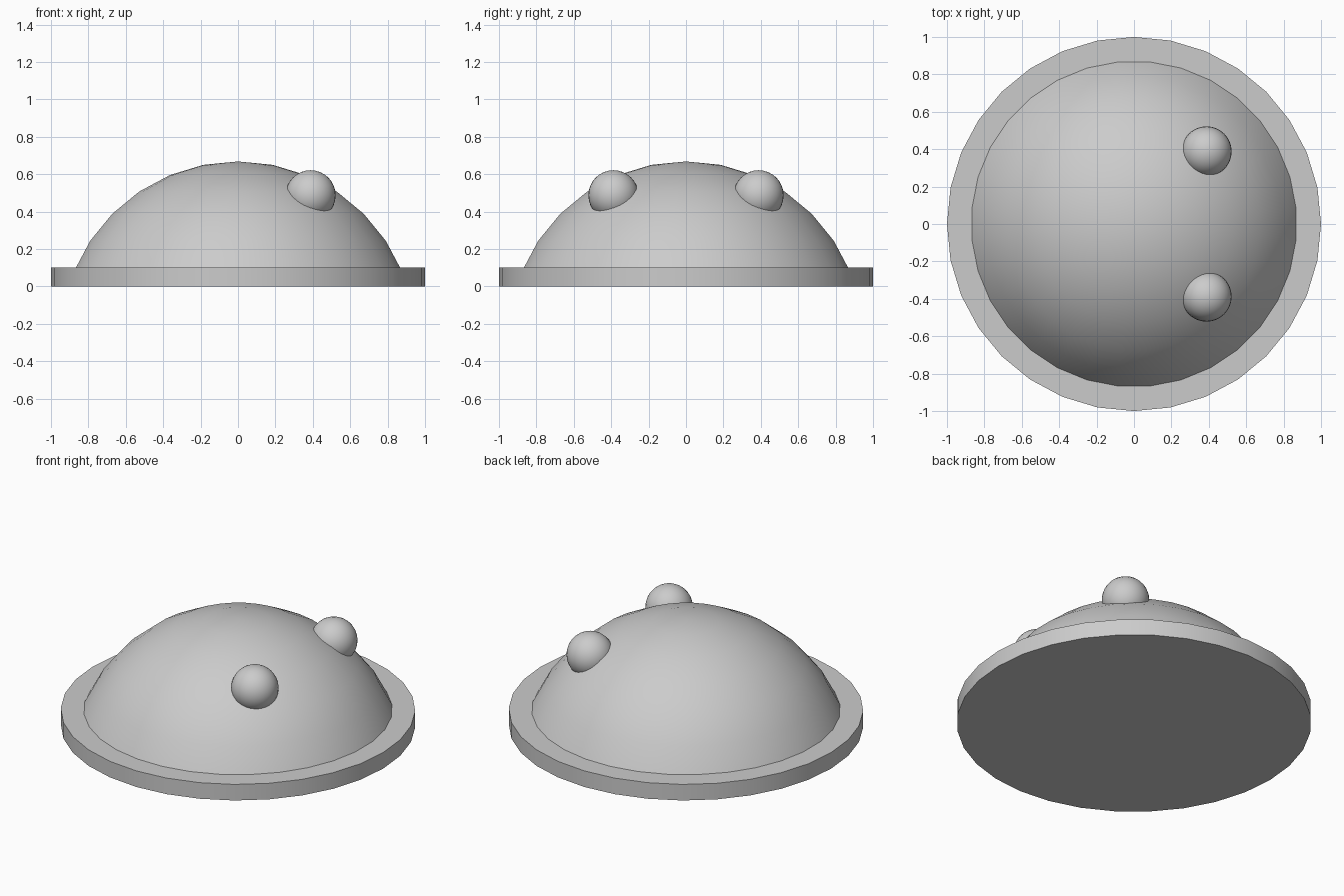
import bpy
import bmesh
from math import pi, radians
from mathutils import Matrix, Vector

cube = bpy.data.objects.get("Cube")
if cube:
    bpy.data.objects.remove(cube)

SEGMENTS = 32
BASE_HEIGHT = 0.10
DOME_RADIUS = 0.955
DOME_CENTER_Z = -0.287
KNOB_RADIUS = 0.134

grey = bpy.data.materials.new("plain_grey")
grey.use_nodes = True
grey.diffuse_color = (0.6, 0.6, 0.6, 1)
grey.node_tree.nodes["Principled BSDF"].inputs["Base Color"].default_value = grey.diffuse_color


def add_part(name, bm, location=(0, 0, 0)):
    """Turn a bmesh into a smooth shaded object with sharp rims."""
    mesh = bpy.data.meshes.new(name)
    bm.to_mesh(mesh)
    bm.free()
    mesh.materials.append(grey)
    part = bpy.data.objects.new(name, mesh)
    part.location = location
    bpy.context.collection.objects.link(part)
    bpy.ops.object.select_all(action="DESELECT")
    part.select_set(True)
    bpy.context.view_layer.objects.active = part
    bpy.ops.object.shade_smooth_by_angle(angle=radians(30))
    return part


# Flat round base plate
bm = bmesh.new()
bmesh.ops.create_cone(bm, cap_ends=True, segments=SEGMENTS, radius1=1, radius2=1,
                      depth=BASE_HEIGHT)
add_part("base_plate", bm, (0, 0, BASE_HEIGHT / 2))

# Dome: a sphere cut off inside the plate, with edges facing the axes
bm = bmesh.new()
bmesh.ops.create_uvsphere(bm, u_segments=SEGMENTS, v_segments=SEGMENTS // 2,
                          radius=DOME_RADIUS,
                          matrix=Matrix.Rotation(pi / SEGMENTS, 4, "Z"))
bmesh.ops.bisect_plane(bm, geom=bm.verts[:] + bm.edges[:] + bm.faces[:],
                       plane_co=Vector((0, 0, BASE_HEIGHT - 0.01 - DOME_CENTER_Z)),
                       plane_no=Vector((0, 0, 1)), clear_inner=True)
add_part("dome", bm, (0, 0, DOME_CENTER_Z))

# Two round knobs half sunk into the left side of the dome
for name, side in (("front_knob", -1), ("back_knob", 1)):
    bm = bmesh.new()
    bmesh.ops.create_uvsphere(bm, u_segments=SEGMENTS, v_segments=SEGMENTS // 2,
                              radius=KNOB_RADIUS)
    add_part(name, bm, (0.388, side * 0.388, 0.487))
